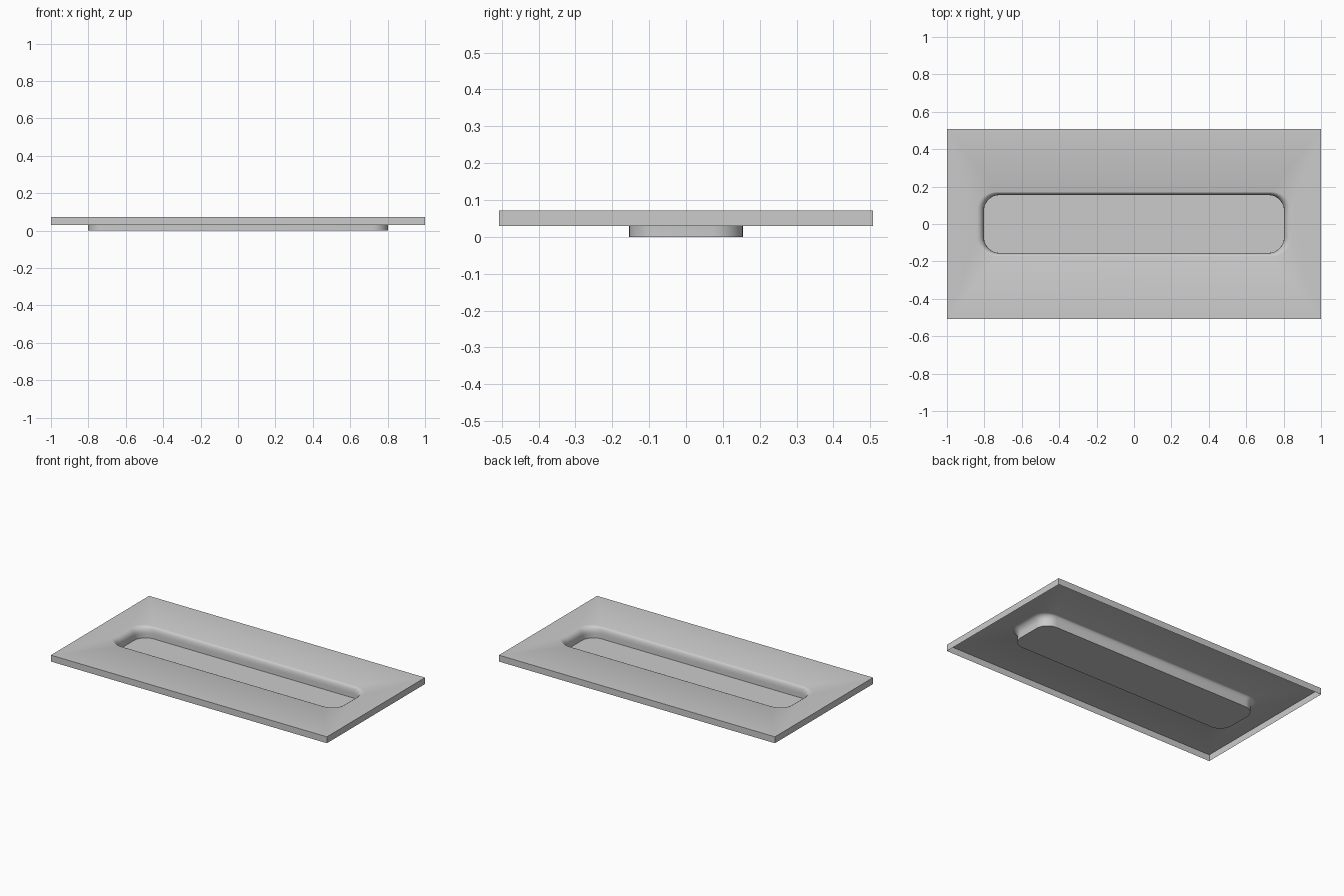
import bpy, bmesh, math

if "Cube" in bpy.data.objects:
    bpy.data.objects.remove(bpy.data.objects["Cube"])

HX, HY = 1.0, 0.508          # plate half sizes
Z_SKIRT, Z_TOP = 0.03, 0.072
SEG = 8                      # segments per rounded corner

def rounded_loop(bm, hx, hy, rx, ry, z):
    """Closed loop of vertices along a rounded rectangle."""
    verts = []
    for sx, sy, start in ((1, 1, 0), (-1, 1, 90), (-1, -1, 180), (1, -1, 270)):
        for i in range(SEG + 1):
            a = math.radians(start + 90 * i / SEG)
            verts.append(bm.verts.new((sx * (hx - rx) + rx * math.cos(a),
                                       sy * (hy - ry) + ry * math.sin(a), z)))
    return verts

def bridge(bm, a, b):
    n = len(a)
    for i in range(n):
        j = (i + 1) % n
        bm.faces.new((a[i], a[j], b[j], b[i]))

def finish(bm, name):
    mesh = bpy.data.meshes.new(name)
    bm.to_mesh(mesh)
    bm.free()
    obj = bpy.data.objects.new(name, mesh)
    bpy.context.collection.objects.link(obj)
    bpy.ops.object.select_all(action='DESELECT')
    obj.select_set(True)
    bpy.context.view_layer.objects.active = obj
    bpy.ops.object.shade_smooth_by_angle(angle=math.radians(35))
    return obj

bm = bmesh.new()

# Rolled lip from the plate top down into the recess, then the upright wall
loops = []
for i in range(6):
    a = math.pi / 2 * i / 5
    s, c = 1 - math.sin(a), 1 - math.cos(a)
    loops.append(rounded_loop(bm, 0.803 + 0.037 * s, 0.155 + 0.017 * s,
                              0.085 + 0.02 * s, 0.085 + 0.01 * s,
                              Z_TOP - 0.042 * c))
loops.append(rounded_loop(bm, 0.803, 0.155, 0.085, 0.085, 0.0))
for upper, lower in zip(loops, loops[1:]):
    bridge(bm, upper, lower)

# Recess floor
bm.faces.new(loops[-1])

# Plate top: a fan from each outer corner to its rounded corner, joined by quads
rim = loops[0]
signs = ((1, 1), (-1, 1), (-1, -1), (1, -1))
top = [bm.verts.new((sx * HX, sy * HY, Z_TOP)) for sx, sy in signs]
low = [bm.verts.new((sx * HX, sy * HY, Z_SKIRT)) for sx, sy in signs]
n = SEG + 1
for k in range(4):
    for i in range(SEG):
        bm.faces.new((top[k], rim[k * n + i + 1], rim[k * n + i]))
    m = (k + 1) % 4
    bm.faces.new((top[k], top[m], rim[m * n], rim[k * n + SEG]))

# Outer skirt, open underneath
bridge(bm, low, top)

bmesh.ops.recalc_face_normals(bm, faces=bm.faces)
bm.faces.ensure_lookup_table()
if next(f for f in bm.faces if top[0] in f.verts and abs(f.normal.z) > 0.9).normal.z < 0:
    bmesh.ops.reverse_faces(bm, faces=bm.faces)
finish(bm, "recessed_tray_plate")
